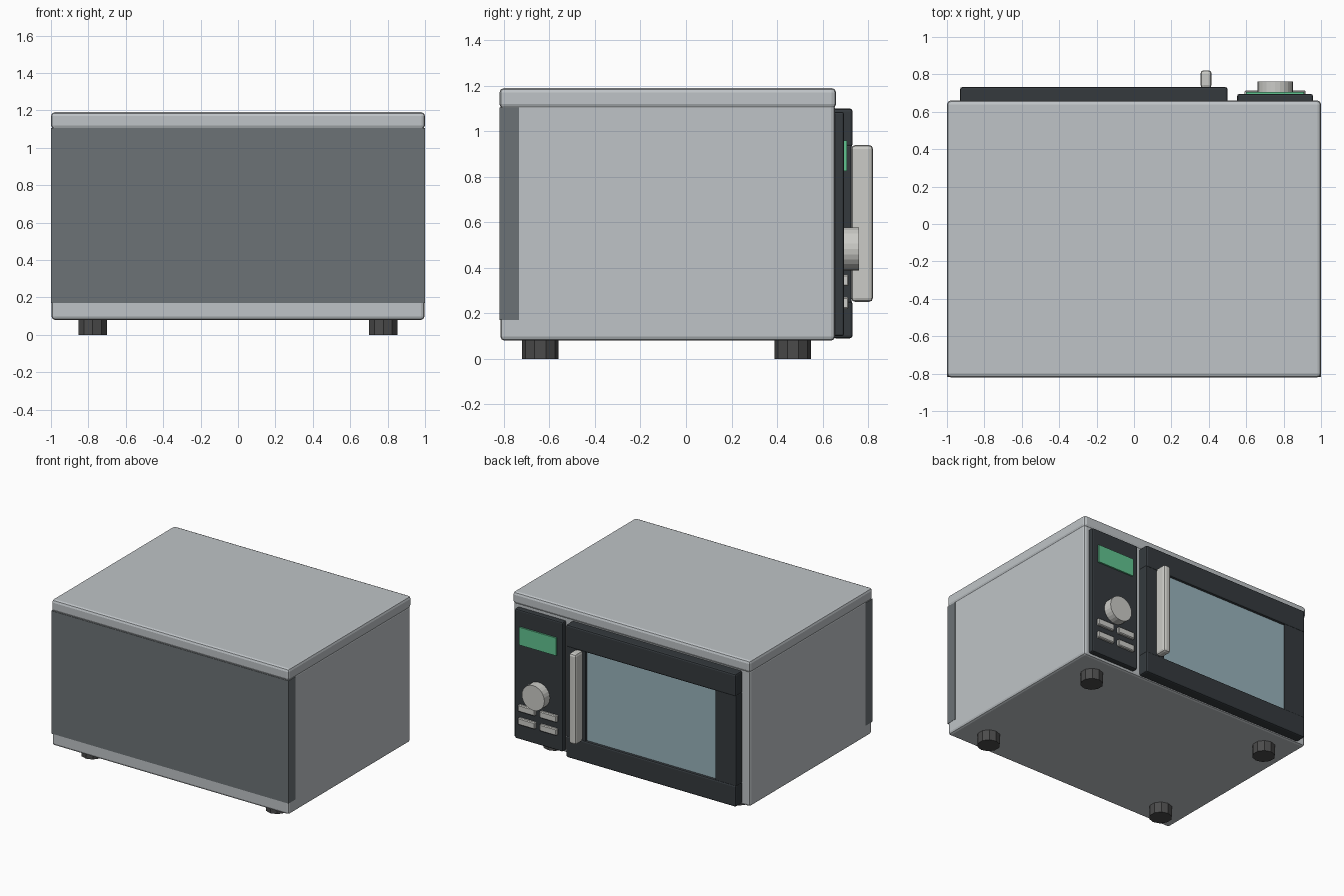
import bpy
from math import pi

if "Cube" in bpy.data.objects:
    bpy.data.objects.remove(bpy.data.objects["Cube"])


def mat(name, r, g, b):
    m = bpy.data.materials.new(name)
    m.diffuse_color = (r, g, b, 1)
    m.use_nodes = True
    m.node_tree.nodes["Principled BSDF"].inputs["Base Color"].default_value = m.diffuse_color
    return m


STEEL = mat("steel", 0.52, 0.55, 0.57)
DARK = mat("dark_plastic", 0.035, 0.042, 0.048)
BACK = mat("back_grey", 0.15, 0.17, 0.18)
RUBBER = mat("rubber", 0.07, 0.07, 0.07)
GLASS = mat("glass", 0.32, 0.45, 0.50)
GREEN = mat("display_green", 0.12, 0.55, 0.28)
LIGHT = mat("light_grey", 0.60, 0.60, 0.57)


def box(name, xs, ys, zs, material, bevel=0.0, segments=2):
    """Box given by its extents along each axis, with rounded edges."""
    lo, hi = zip(xs, ys, zs)
    bpy.ops.mesh.primitive_cube_add(
        size=1, location=[(a + b) / 2 for a, b in zip(lo, hi)])
    ob = bpy.context.object
    ob.name = name
    ob.scale = [b - a for a, b in zip(lo, hi)]
    bpy.ops.object.transform_apply(location=False, rotation=False, scale=True)
    ob.data.materials.append(material)
    if bevel:
        mod = ob.modifiers.new("bevel", 'BEVEL')
        mod.width = bevel
        mod.segments = segments
    return ob


def cylinder(name, loc, radius, depth, sides, material, rot=(0, 0, 0)):
    bpy.ops.mesh.primitive_cylinder_add(
        vertices=sides, radius=radius, depth=depth, location=loc, rotation=rot)
    ob = bpy.context.object
    ob.name = name
    ob.data.materials.append(material)
    return ob


# Housing, dark rear plate and lid
box("housing", (-0.997, 0.997), (-0.816, 0.655), (0.08, 1.12), STEEL, 0.018)
box("rear_plate", (-0.999, 0.999), (-0.819, -0.735), (0.17, 1.105), BACK)
box("lid", (-1, 1), (-0.82, 0.66), (1.10, 1.19), STEEL, 0.02)

# Feet
for sx in (-1, 1):
    for y in (-0.64, 0.47):
        cylinder("foot", (0.777 * sx, y, 0.045), 0.08, 0.09, 10, RUBBER)

# Door frame: two rails, two stiles, and the window between them
DOOR_Y = (0.645, 0.732)
for name, zs in (("door_bottom_rail", (0.09, 0.255)),
                 ("door_top_rail", (0.93, 1.10))):
    box(name, (-0.93, 0.50), DOOR_Y, zs, DARK, 0.012)
for name, xs in (("door_left_stile", (-0.93, -0.755)),
                 ("door_right_stile", (0.335, 0.50))):
    box(name, xs, (0.645, 0.728), (0.245, 0.94), DARK, 0.008)
box("door_window", (-0.77, 0.35), (0.66, 0.715), (0.24, 0.945), GLASS)
box("door_handle", (0.355, 0.415), (0.726, 0.822), (0.25, 0.94), LIGHT, 0.018)

# Control panel with display, knob and four buttons
box("control_panel", (0.552, 0.957), (0.645, 0.695), (0.10, 1.085), DARK, 0.01)
box("display", (0.60, 0.91), (0.68, 0.707), (0.825, 0.96), GREEN)
cylinder("knob", (0.755, 0.723, 0.483), 0.095, 0.076, 24, LIGHT, (pi / 2, 0, 0))
for x in (0.664, 0.846):
    for z in (0.245, 0.345):
        box("button", (x - 0.072, x + 0.072), (0.68, 0.715),
            (z - 0.026, z + 0.026), LIGHT, 0.006, 1)
